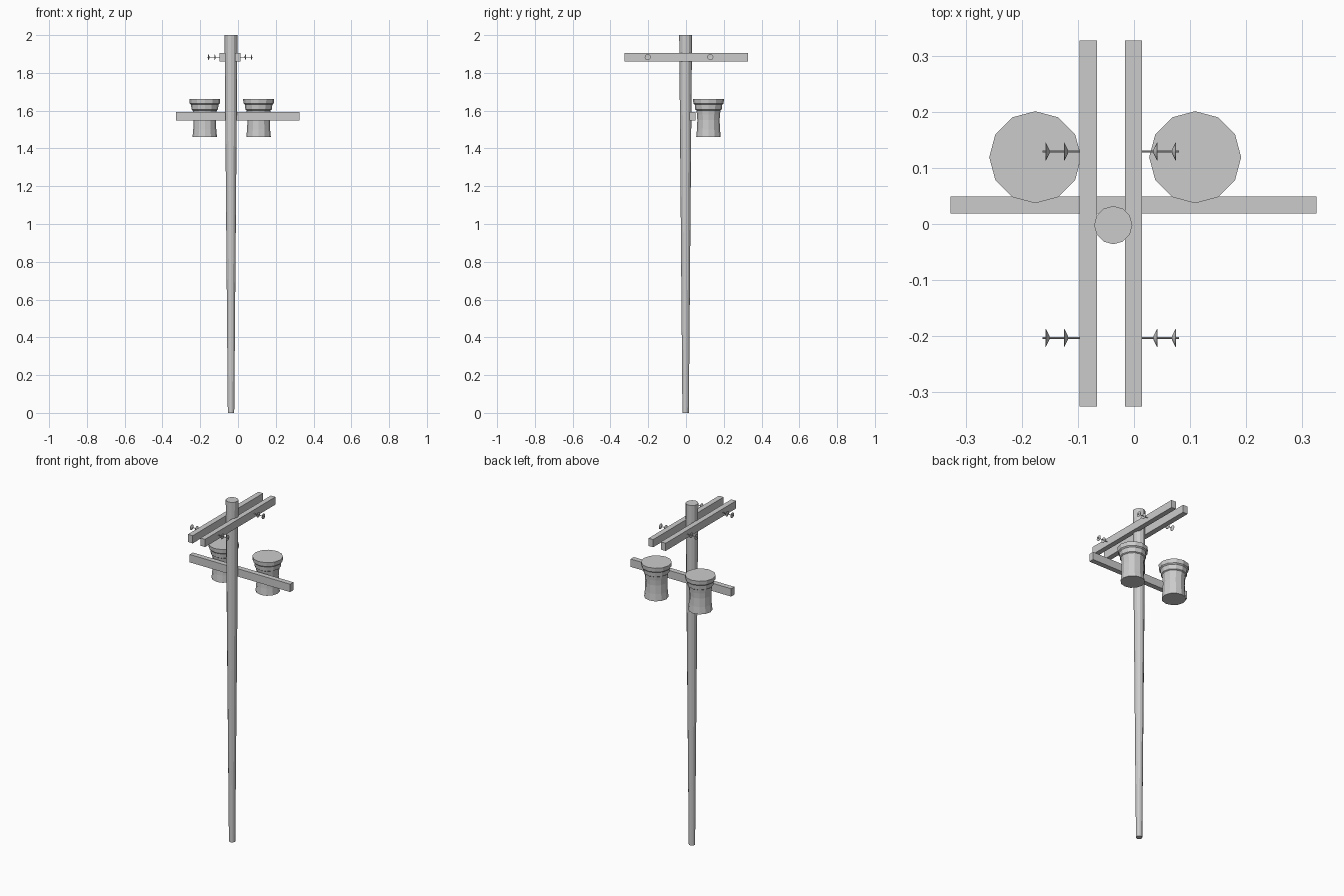
import bpy, bmesh
from math import sin, cos, pi

if "Cube" in bpy.data.objects:
    bpy.data.objects.remove(bpy.data.objects["Cube"])


def finish(bm, name):
    bmesh.ops.recalc_face_normals(bm, faces=bm.faces)
    me = bpy.data.meshes.new(name)
    bm.to_mesh(me)
    bm.free()
    ob = bpy.data.objects.new(name, me)
    bpy.context.collection.objects.link(ob)
    return ob


def lathe(name, profile, loc, sides=12, axis='z'):
    """Closed solid from (radius, height) rings, along z or x."""
    bm = bmesh.new()
    rings = []
    for r, h in profile:
        ring = []
        for i in range(sides):
            a, b = r * cos(2 * pi * i / sides), r * sin(2 * pi * i / sides)
            ring.append(bm.verts.new((a, b, h) if axis == 'z' else (h, a, b)))
        rings.append(ring)
    for lo, hi in zip(rings, rings[1:]):
        for i in range(sides):
            j = (i + 1) % sides
            bm.faces.new((lo[i], lo[j], hi[j], hi[i]))
    bm.faces.new(rings[0])
    bm.faces.new(rings[-1])
    ob = finish(bm, name)
    ob.location = loc
    return ob


def box(name, lo, hi):
    bm = bmesh.new()
    bmesh.ops.create_cube(bm, size=1)
    for v in bm.verts:
        v.co = [(a + b) / 2 + c * (b - a) for a, b, c in zip(lo, hi, v.co)]
    return finish(bm, name)


# Tapered pole, wider at the top
lathe("pole", [(0.017, 0), (0.034, 2)], (-0.037, -0.002, 0))

# Pair of upper crossarms and the lower transformer beam
box("upper_crossarm_left", (-0.097, -0.325, 1.86), (-0.066, 0.327, 1.905))
box("upper_crossarm_right", (-0.016, -0.325, 1.86), (0.014, 0.327, 1.905))
box("lower_crossarm", (-0.327, 0.019, 1.548), (0.325, 0.049, 1.594))

# Transformer cans with a stepped lid
can = [(0.065, 1.46), (0.061, 1.50), (0.059, 1.55), (0.061, 1.58), (0.064, 1.602),
       (0.070, 1.606), (0.073, 1.632), (0.080, 1.638), (0.082, 1.662)]
for side, x in (("left", -0.176), ("right", 0.109)):
    lathe("transformer_" + side, can, (x, 0.119, 0))

# Insulators: rod with two flared discs, pointing outward from each crossarm
for side, x, s in (("left", -0.097, -1), ("right", 0.014, 1)):
    for end, y in (("front", -0.203), ("back", 0.129)):
        lathe(f"insulator_rod_{side}_{end}", [(0.002, -0.005 * s), (0.002, 0.066 * s)],
              (x, y, 1.883), 8, 'x')
        for n, d in enumerate((0.028, 0.061)):
            lathe(f"insulator_disc_{side}_{end}_{n}",
                  [(0.004, (d - 0.007) * s), (0.016, (d - 0.001) * s),
                   (0.016, d * s), (0.003, (d - 0.001) * s)],
                  (x, y, 1.883), 12, 'x')
